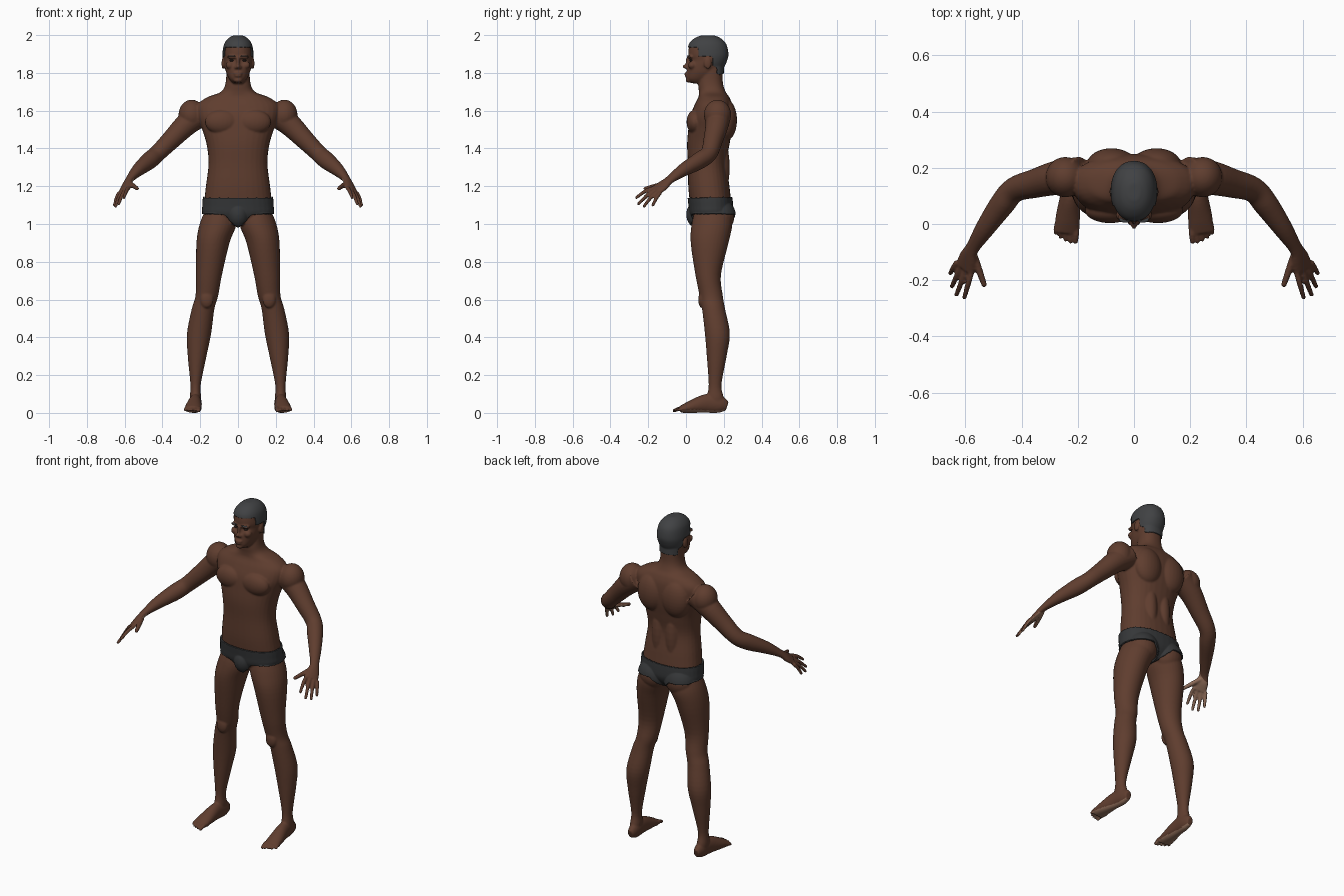
import bpy, bmesh, math
from mathutils import Vector, Matrix

cube = bpy.data.objects.get("Cube")
if cube:
    bpy.data.objects.remove(cube, do_unlink=True)


def material(name, rgb):
    mat = bpy.data.materials.new(name)
    mat.use_nodes = True
    mat.diffuse_color = (*rgb, 1)
    shader = mat.node_tree.nodes["Principled BSDF"]
    shader.inputs["Base Color"].default_value = (*rgb, 1)
    shader.inputs["Roughness"].default_value = 0.7
    return mat


SKIN = material("brown skin", (0.115, 0.047, 0.028))
PALM = material("pale palm skin", (0.29, 0.16, 0.105))
HAIR = material("black hair", (0.052, 0.054, 0.057))
CLOTH = material("charcoal cloth", (0.036, 0.038, 0.04))
EYE = material("dark eye", (0.03, 0.02, 0.016))


def spline(rows, steps=5):
    """Smoothly resample rows of numbers with a Catmull-Rom curve."""
    out = []
    for i in range(len(rows) - 1):
        quad = rows[max(i - 1, 0)], rows[i], rows[i + 1], rows[min(i + 2, len(rows) - 1)]
        for s in range(steps):
            t = s / steps
            out.append([b + t * ((c - a) + t * ((2*a - 5*b + 4*c - d) + t * (3*b - a - 3*c + d))) / 2
                        for a, b, c, d in zip(*quad)])
    return out + [list(rows[-1])]


def loft(bm, rings):
    """Skin a list of rings and cap both ends."""
    loops = [[bm.verts.new(p) for p in ring] for ring in rings]
    n = len(loops[0])
    for lower, upper in zip(loops, loops[1:]):
        for i in range(n):
            j = (i + 1) % n
            bm.faces.new((lower[i], lower[j], upper[j], upper[i]))
    bm.faces.new(loops[0][::-1])
    bm.faces.new(loops[-1])


def ring(centre, u, v, power=2.0, n=32):
    points = []
    for i in range(n):
        a = math.tau * i / n
        c, s = math.cos(a), math.sin(a)
        points.append(centre + u * math.copysign(abs(c) ** (2 / power), c)
                      + v * math.copysign(abs(s) ** (2 / power), s))
    return points


def stack(bm, rows, power=2.0):
    """Horizontal sections: z, x min, x max, y min, y max."""
    loft(bm, [ring(Vector(((a + b) / 2, (c + d) / 2, z)), Vector(((b - a) / 2, 0, 0)),
                   Vector((0, (d - c) / 2, 0)), power) for z, a, b, c, d in spline(rows)])


def tube(bm, rows, side, n=24):
    """Sections along a path: x, y, z, half width along side, half thickness."""
    rows = spline(rows)
    path = [Vector(r[:3]) for r in rows]
    rings = []
    for i, r in enumerate(rows):
        t = (path[min(i + 1, len(path) - 1)] - path[max(i - 1, 0)]).normalized()
        u = (Vector(side) - t * t.dot(Vector(side))).normalized()
        rings.append(ring(path[i], u * r[3], t.cross(u) * r[4], 2, n))
    loft(bm, rings)


def blob(bm, centre, radii):
    bmesh.ops.create_uvsphere(bm, u_segments=24, v_segments=16, radius=1,
                              matrix=Matrix.Translation(centre) @ Matrix.Diagonal((*radii, 1)))


def digit(bm, a, b, r, side, sag=0.008):
    """A finger or toe with a rounded, slightly curled tip."""
    a, b = Vector(a), Vector(b)
    mid = a.lerp(b, 0.5) + Vector((0, 0, sag))
    tube(bm, [(*a, r, r), (*mid, r, r), (*b, r * 0.8, r * 0.8)], side, 12)
    blob(bm, b, (r * 0.8,) * 3)


def add_object(name, mesh, *mats):
    obj = bpy.data.objects.new(name, mesh)
    bpy.context.collection.objects.link(obj)
    for m in mats:
        mesh.materials.append(m)
    return obj


bm = bmesh.new()

# Leg
stack(bm, [(1.08, .02, .17, .05, .23), (1, .008, .203, .03, .245), (.9, .045, .22, .025, .225),
           (.73, .085, .222, .05, .185), (.62, .105, .225, .072, .195), (.55, .125, .245, .085, .207),
           (.42, .142, .27, .1, .232), (.3, .167, .266, .11, .215), (.15, .197, .252, .12, .188),
           (.08, .195, .255, .11, .2), (.03, .2, .25, .12, .2)])
blob(bm, (.165, .085, .6), (.035, .02, .045))
blob(bm, (.087, .18, 1.04), (.085, .076, .085))

# Foot and toes
tube(bm, [(.222, .218, .035, .018, .025), (.222, .18, .045, .03, .045), (.227, .11, .05, .034, .05),
          (.235, .03, .033, .043, .034), (.24, -.03, .018, .045, .018)], (1, 0, 0))
for i, tip in enumerate((-.062, -.066, -.058, -.048, -.034)):
    x = .205 + i * .018
    digit(bm, (x, 0, .018), (x + .003, tip, .012), .008 if i else .012, (1, 0, 0))

# Arm and palm
ACROSS = Vector((.055, .045, -.03)).normalized()
tube(bm, [(.19, .17, 1.59, .07, .07), (.27, .165, 1.53, .062, .062), (.35, .145, 1.45, .052, .052),
          (.425, .122, 1.375, .045, .045), (.47, .07, 1.335, .044, .046), (.53, -.015, 1.285, .035, .034),
          (.575, -.085, 1.235, .026, .019), (.59, -.12, 1.205, .036, .018),
          (.603, -.158, 1.178, .041, .013)], ACROSS)
blob(bm, (.245, .167, 1.578), (.07, .072, .08))

# Fingers and thumb
knuckle_a, knuckle_b = Vector((.578, -.168, 1.192)), Vector((.63, -.135, 1.165))
tips = (.604, -.262, 1.14), (.632, -.252, 1.106), (.648, -.222, 1.094), (.654, -.175, 1.1)
for i, tip in enumerate(tips):
    digit(bm, knuckle_a.lerp(knuckle_b, i / 3), tip, .0105, ACROSS)
digit(bm, (.572, -.105, 1.215), (.534, -.215, 1.188), .013, ACROSS, 0)

# Paired muscles, cheeks, brow ridge, nostrils and ears
blob(bm, (.085, .048, 1.54), (.09, .045, .065))
blob(bm, (.08, .212, 1.55), (.088, .058, .11))
blob(bm, (.045, .165, 1.3), (.05, .066, .2))
blob(bm, (.043, .033, 1.84), (.022, .022, .02))
blob(bm, (.03, .022, 1.884), (.03, .016, .009))
blob(bm, (.011, .004, 1.829), (.009, .01, .008))
blob(bm, (.079, .115, 1.85), (.008, .02, .03))

# Mirror the left side to the right
copy = bmesh.ops.duplicate(bm, geom=bm.verts[:] + bm.edges[:] + bm.faces[:])["geom"]
bmesh.ops.scale(bm, vec=(-1, 1, 1), verts=[g for g in copy if isinstance(g, bmesh.types.BMVert)])


def centred(rows):
    return [(z, -w, w, front, back) for z, w, front, back in rows]


# Torso and neck
stack(bm, centred([(1, .06, .06, .2), (1.05, .17, .03, .235), (1.1, .18, .022, .24), (1.2, .17, .012, .23),
                   (1.32, .156, .01, .215), (1.42, .166, .006, .23), (1.5, .19, .012, .245),
                   (1.57, .215, .022, .25), (1.63, .215, .045, .245), (1.67, .165, .065, .23),
                   (1.7, .09, .068, .21), (1.75, .065, .065, .195), (1.84, .062, .08, .195)]), 2.3)
blob(bm, (0, .065, 1.05), (.05, .055, .065))

# Head, nose, lips and chin
stack(bm, centred([(1.745, .025, .03, .1), (1.765, .045, .004, .14), (1.8, .062, .004, .175),
                   (1.835, .07, .008, .198), (1.866, .075, .02, .212), (1.9, .077, .012, .219),
                   (1.95, .068, .02, .208), (1.98, .046, .05, .178), (1.993, .02, .085, .145)]), 2.2)
blob(bm, (0, .002, 1.834), (.011, .021, .012))
blob(bm, (0, .012, 1.86), (.009, .014, .028))
blob(bm, (0, .004, 1.797), (.024, .013, .006))
blob(bm, (0, .005, 1.784), (.021, .013, .007))
blob(bm, (0, .016, 1.762), (.024, .018, .014))

# Fuse all parts into one smooth skin
bmesh.ops.recalc_face_normals(bm, faces=bm.faces[:])
draft = bpy.data.meshes.new("draft")
bm.to_mesh(draft)
bm.free()
source = add_object("body_draft", draft)
remesh = source.modifiers.new("fuse", "REMESH")
remesh.mode = "VOXEL"
remesh.voxel_size = 0.0052
smooth = source.modifiers.new("soften", "SMOOTH")
smooth.iterations = 4
graph = bpy.context.evaluated_depsgraph_get()
skin = bpy.data.meshes.new_from_object(source.evaluated_get(graph))
bpy.data.objects.remove(source, do_unlink=True)
skin.materials.clear()
body = add_object("body", skin, SKIN, PALM)
for v in skin.vertices:
    v.co.z = max(v.co.z, 0)

# Pale palms and soles, chosen by direction
for f in skin.polygons:
    c, n = f.center, f.normal
    palm_normal = Vector((math.copysign(.62, -c.x), .38, -.69))
    is_palm = abs(c.x) > .53 and c.y < -.09 and n.dot(palm_normal) > .35
    is_sole = c.z < .02 and n.z < -.6
    f.material_index = int(is_palm or is_sole)


def shell(name, rule, thickness, mat):
    """Raise a layer from the skin wherever the rule holds."""
    bm = bmesh.new()
    bm.from_mesh(skin)
    bmesh.ops.delete(bm, geom=[f for f in bm.faces if not rule(f.calc_center_median())], context="FACES")
    for f in bm.faces:
        f.material_index = 0
    for _ in range(5):
        bmesh.ops.smooth_vert(bm, verts=[v for v in bm.verts if v.is_boundary], factor=.5,
                              use_axis_x=True, use_axis_y=True, use_axis_z=True)
    mesh = bpy.data.meshes.new(name)
    bm.to_mesh(mesh)
    bm.free()
    obj = add_object(name, mesh, mat)
    solid = obj.modifiers.new("thickness", "SOLIDIFY")
    solid.thickness = thickness
    solid.offset = 1
    return obj


def in_hair(p):
    if p.z < 1.78 or abs(p.x) > .083:
        return False
    behind_ear = p.y > .137 and p.z > 1.84 - .3 * (p.y - .137) / .5
    nape = p.y > .16 and p.z > 1.79
    return p.z > 1.932 or (p.y > .065 and p.z > 1.884) or behind_ear or nape


def in_briefs(p):
    return abs(p.x) < .3 and min(1.05, .985 + .9 * abs(p.x)) < p.z < 1.142


hair = shell("hair", in_hair, .006, HAIR)
briefs = shell("briefs", in_briefs, .009, CLOTH)
smooth_parts = [body, hair, briefs]

# Eyes and eyebrows
for label, s in (("left", 1), ("right", -1)):
    for part, centre, radii, mat in (("eye", (.032 * s, .031, 1.866), (.013, .012, .007), EYE),
                                     ("eyebrow", (.032 * s, .016, 1.889), (.021, .011, .004), HAIR)):
        bm = bmesh.new()
        blob(bm, centre, radii)
        mesh = bpy.data.meshes.new(part)
        bm.to_mesh(mesh)
        bm.free()
        smooth_parts.append(add_object(f"{label}_{part}", mesh, mat))

for obj in smooth_parts:
    obj.data.polygons.foreach_set("use_smooth", [True] * len(obj.data.polygons))
    obj.data.update()
